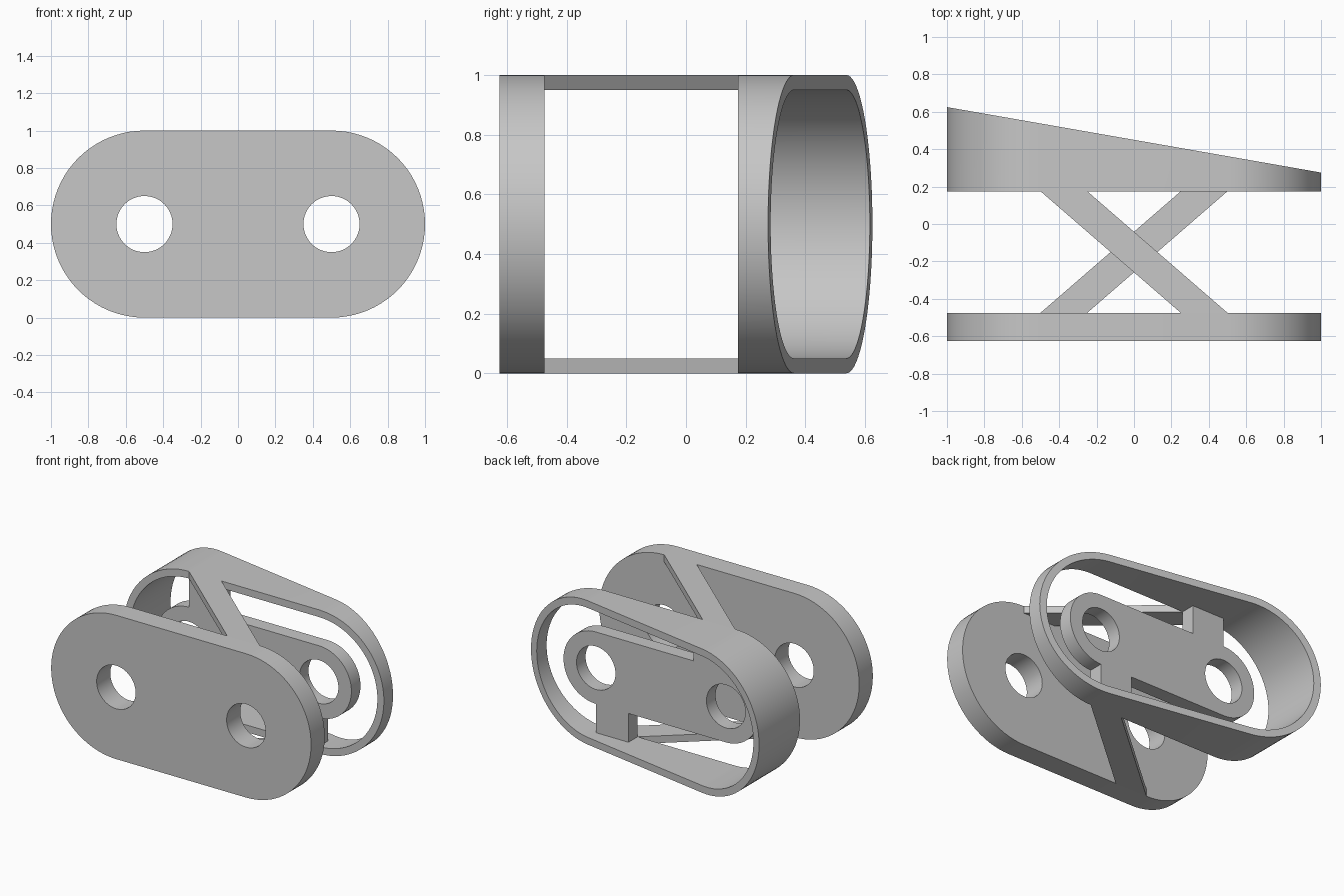
import bpy, bmesh
from math import cos, sin, pi
from mathutils import Vector

cube = bpy.data.objects.get("Cube")
if cube:
    bpy.data.objects.remove(cube)

grey = bpy.data.materials.new("light_grey")
grey.use_nodes = True
colour = (0.57, 0.57, 0.57, 1)
grey.diffuse_color = colour
grey.node_tree.nodes["Principled BSDF"].inputs["Base Color"].default_value = colour

SEG = 40      # segments per half circle
MID = 0.5     # height of the hole axis
AXIS = 0.5    # hole centres at x = +-AXIS


def arc(cx, radius, start, sweep, n):
    return [(cx + radius * cos(start + sweep * i / n),
             MID + radius * sin(start + sweep * i / n)) for i in range(n + 1)]


def slot(radius, tab=None):
    """Rounded slot outline; tab adds a foot on top and one opposite below."""
    half = arc(AXIS, radius, -pi / 2, pi, SEG)
    if tab:
        half += [(-0.25, MID + radius), (-0.25, MID + tab), (-AXIS, MID + tab)]
    return half + [(-x, 2 * MID - z) for x, z in half]


def holes(radius):
    return [arc(cx, radius, 0, 2 * pi, 2 * SEG)[:-1] for cx in (-AXIS, AXIS)]


def solid(name, loops, place, shift, smooth=True):
    """Fill outlines (inner ones become holes) and extrude them by shift."""
    bm = bmesh.new()
    edges = []
    for loop in loops:
        vs = [bm.verts.new(place(a, b)) for a, b in loop]
        edges += [bm.edges.new((v, vs[i - 1])) for i, v in enumerate(vs)]
    bmesh.ops.triangle_fill(bm, edges=edges, use_beauty=True,
                            normal=Vector(shift(Vector())).normalized())
    new = bmesh.ops.extrude_face_region(bm, geom=bm.faces[:], use_keep_orig=True)
    for v in new["geom"]:
        if isinstance(v, bmesh.types.BMVert):
            v.co += shift(v.co)
    bmesh.ops.recalc_face_normals(bm, faces=bm.faces[:])
    mesh = bpy.data.meshes.new(name)
    bm.to_mesh(mesh)
    bm.free()
    mesh.materials.append(grey)
    obj = bpy.data.objects.new(name, mesh)
    bpy.context.collection.objects.link(obj)
    if smooth:
        bpy.ops.object.select_all(action="DESELECT")
        obj.select_set(True)
        bpy.context.view_layer.objects.active = obj
        bpy.ops.object.shade_smooth_by_angle(angle=pi / 6)
    return obj


def upright(y):
    return lambda x, z: (x, y, z)


FRONT, GAP_FRONT, GAP_BACK = -0.625, -0.475, 0.175

# Front plate with two holes
solid("front_plate", [slot(0.5)] + holes(0.15), upright(FRONT),
      lambda co: Vector((0, GAP_FRONT - FRONT, 0)))

# Rear ring, cut off at a slant along its back
solid("rear_ring", [slot(0.5), slot(0.45)], upright(GAP_BACK),
      lambda co: Vector((0, 0.45 - 0.175 * co.x - GAP_BACK, 0)))

# Small link plate held inside the ring by its two feet
solid("inner_link", [slot(0.25, tab=0.45)] + holes(0.15), upright(GAP_BACK),
      lambda co: Vector((0, 0.1, 0)))

# Crossing diagonal struts along the top and the bottom
for name, side, z in (("top_strut", 1, 0.95), ("bottom_strut", -1, 0)):
    outline = [(-0.5 * side, GAP_BACK), (-0.25 * side, GAP_BACK),
               (0.5 * side, GAP_FRONT), (0.25 * side, GAP_FRONT)]
    solid(name, [outline], lambda x, y: (x, y, z),
          lambda co: Vector((0, 0, 0.05)), smooth=False)
